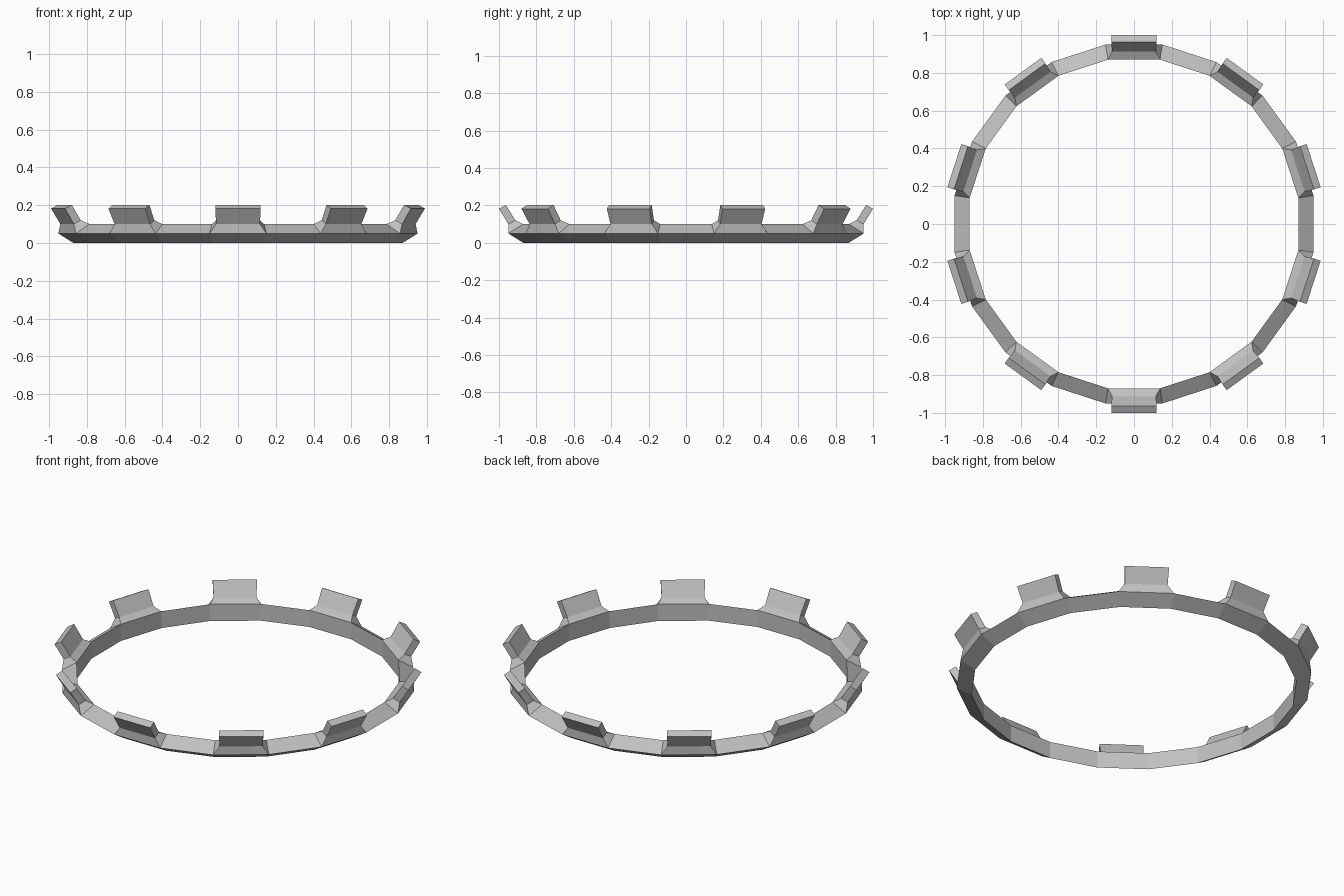
import bpy
import bmesh
from math import pi, sin, cos, tan

cube = bpy.data.objects.get("Cube")
if cube:
    bpy.data.objects.remove(cube, do_unlink=True)

SIDES = 20
STEP = 2 * pi / SIDES

# Plain grey material
grey = bpy.data.materials.new("plain grey")
grey.use_nodes = True
colour = (0.53, 0.53, 0.53, 1)
grey.diffuse_color = colour
grey.node_tree.nodes["Principled BSDF"].inputs["Base Color"].default_value = colour


def place(angle, side, r, z):
    """Point at radius r and height z, shifted sideways in the facet."""
    return (r * cos(angle) - side * sin(angle),
            r * sin(angle) + side * cos(angle), z)


bm = bmesh.new()

# Band: triangular section (apothem, height) swept around the facets
section = [(0.87, 0.0), (0.95, 0.05), (0.87, 0.1)]
loops = []
for i in range(SIDES):
    angle = (i - 0.5) * STEP
    loops.append([bm.verts.new(place(angle, 0, r / cos(STEP / 2), z))
                  for r, z in section])

seats = []
for i in range(SIDES):
    a, b = loops[i], loops[(i + 1) % SIDES]
    for j in range(3):
        k = (j + 1) % 3
        face = bm.faces.new((a[j], b[j], b[k], a[k]))
        if j == 1 and i % 2:
            seats.append((i, face))

# Teeth: flared foot on every second upper facet, then an outward-leaning block
# Each level: half width, outer (radius, height), inner (radius, height)
levels = [(0.116, (0.95, 0.10), (0.912, 0.12)),
          (0.12, (1.0, 0.182), (0.963, 0.202))]
for i, seat in seats:
    angle = i * STEP
    lower = list(seat.verts)
    bm.faces.remove(seat)
    for half, outer, inner in levels:
        upper = [bm.verts.new(place(angle, s * half, *p)) for s, p in
                 ((-1, outer), (1, outer), (1, inner), (-1, inner))]
        for j in range(4):
            k = (j + 1) % 4
            bm.faces.new((lower[j], lower[k], upper[k], upper[j]))
        lower = upper
    bm.faces.new(lower)

bmesh.ops.recalc_face_normals(bm, faces=bm.faces[:])
mesh = bpy.data.meshes.new("toothed_ring")
bm.to_mesh(mesh)
bm.free()
mesh.materials.append(grey)
ring = bpy.data.objects.new("toothed_ring", mesh)
bpy.context.collection.objects.link(ring)
